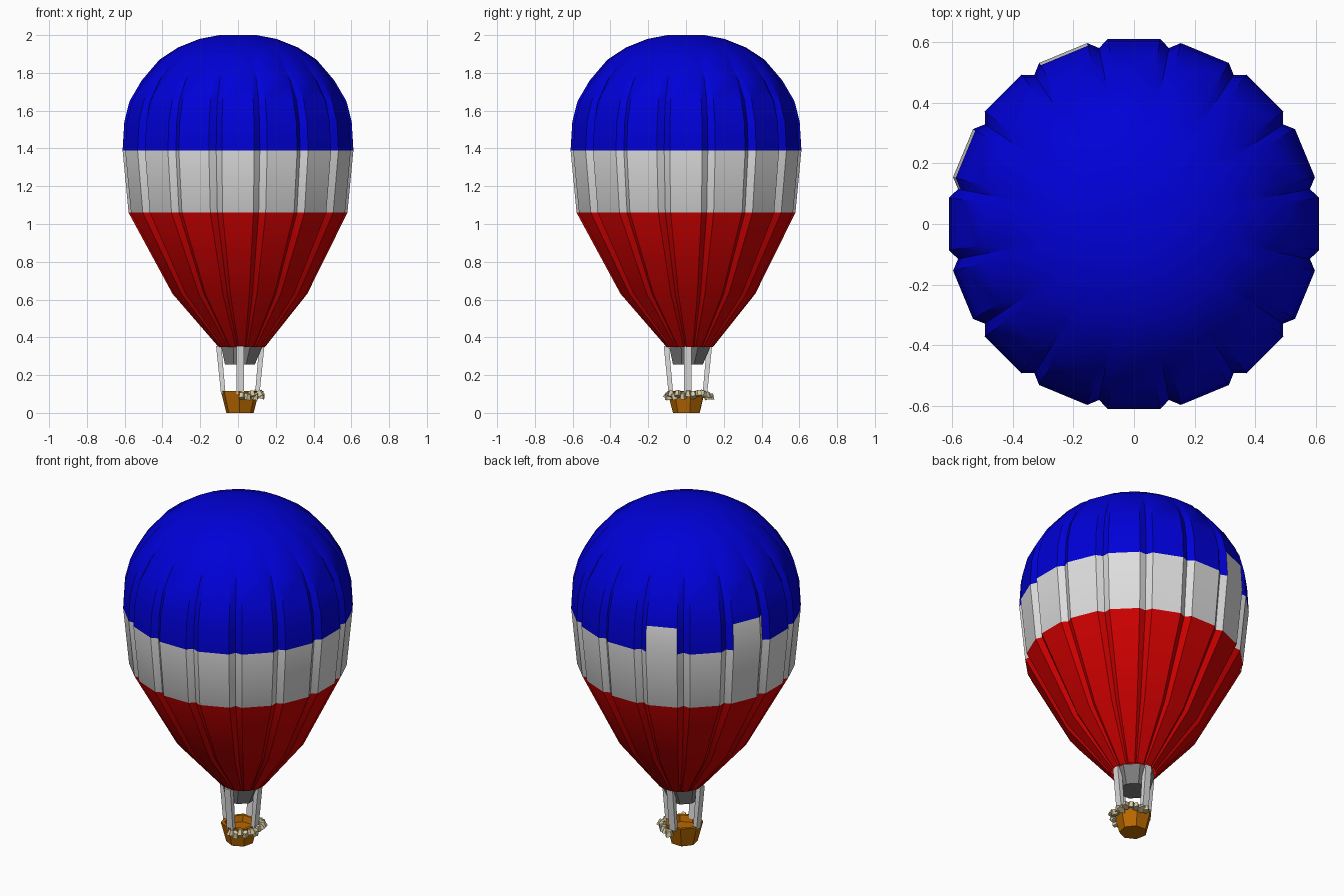
import bpy, bmesh, math, random
from mathutils import Vector, Matrix

if "Cube" in bpy.data.objects:
    bpy.data.objects.remove(bpy.data.objects["Cube"])

random.seed(4)


def mat(name, r, g, b):
    m = bpy.data.materials.new(name)
    m.diffuse_color = (r, g, b, 1)
    m.use_nodes = True
    m.node_tree.nodes["Principled BSDF"].inputs["Base Color"].default_value = m.diffuse_color
    return m


RED = mat("red fabric", 0.62, 0, 0)
WHITE = mat("white fabric", 0.72, 0.72, 0.72)
BLUE = mat("blue fabric", 0, 0, 0.68)
GREY = mat("grey skirt", 0.22, 0.22, 0.22)
WICKER = mat("orange brown wicker", 0.48, 0.14, 0)
CREAM = mat("cream sandbag", 0.68, 0.59, 0.36)


def finish(bm, name, mats, smooth=None):
    bmesh.ops.recalc_face_normals(bm, faces=bm.faces)
    me = bpy.data.meshes.new(name)
    bm.to_mesh(me)
    bm.free()
    for m in mats:
        me.materials.append(m)
    ob = bpy.data.objects.new(name, me)
    bpy.context.collection.objects.link(ob)
    if smooth:
        bpy.context.view_layer.objects.active = ob
        ob.select_set(True)
        bpy.ops.object.shade_smooth_by_angle(angle=math.radians(smooth))
        ob.select_set(False)
    return ob


def loft(bm, rings, cap_start=False, cap_end=False):
    loops = [[bm.verts.new(p) for p in ring] for ring in rings]
    n = len(loops[0])
    for a, b in zip(loops, loops[1:]):
        for i in range(n):
            j = (i + 1) % n
            bm.faces.new((a[i], a[j], b[j], b[i]))
    if cap_start:
        bm.faces.new(loops[0][::-1])
    if cap_end:
        bm.faces.new(loops[-1])


def circle(r, z, n, cx=0.0, cy=0.0, turn=0.0):
    return [(cx + r * math.cos(turn + i * math.tau / n),
             cy + r * math.sin(turn + i * math.tau / n), z) for i in range(n)]


# envelope: 16 gores, each a flat panel between shallow valleys
# (height, radius, valley factor, centre offset)
PROFILE = [(0.35, 0.125, 0.95, 0.02), (0.63, 0.36, 0.95, 0.01), (1.06, 0.585, 0.96, 0),
           (1.39, 0.617, 0.96, 0), (1.54, 0.608, 0.96, 0), (1.65, 0.58, 0.965, 0),
           (1.76, 0.515, 0.97, 0), (1.87, 0.42, 0.98, 0), (1.935, 0.32, 0.99, 0),
           (1.98, 0.205, 1, 0), (2.0, 0.10, 1, 0)]


def gore_ring(z, r, valley, off):
    pts = []
    for i in range(16):
        for d, f in ((-8, 1), (8, 1), (11.25, valley)):
            a = math.radians(i * 22.5 + d)
            pts.append((off + r * f * math.cos(a), off + r * f * math.sin(a), z))
    return pts


bm = bmesh.new()
loft(bm, [gore_ring(*p) for p in PROFILE], cap_end=True)
for f in bm.faces:
    c = f.calc_center_median()
    ang = math.degrees(math.atan2(c.y, c.x)) % 360
    f.material_index = 0 if c.z < 1.06 else 1 if c.z < 1.39 else 2
    # two white patches that reach up into the blue at the back left
    if 1.39 < c.z < 1.54 and (110 < ang < 115 or 155 < ang < 160):
        f.material_index = 1
    if 1.39 < c.z < 1.54 and (110 < ang < 115 or 155 < ang < 170):
        f.material_index = 1
finish(bm, "envelope", [RED, WHITE, BLUE], 33)

# skirt under the mouth
bm = bmesh.new()
loft(bm, [circle(0.118, 0.352, 8, 0.02, 0.02, 0.39), circle(0.085, 0.255, 8, 0.01, 0.01, 0.39)],
     cap_end=True)
finish(bm, "skirt", [GREY])

# basket: tapered tub with a sunken floor
bm = bmesh.new()
loft(bm, [circle(0.074, 0.0, 7, 0.01, 0.005, 0.2), circle(0.104, 0.115, 7, 0.01, 0.005, 0.2),
          circle(0.085, 0.115, 7, 0.01, 0.005, 0.2), circle(0.075, 0.08, 7, 0.01, 0.005, 0.2)],
     cap_start=True, cap_end=True)
finish(bm, "basket", [WICKER])

# four flat straps between basket and mouth
for name, deg in (("right", 0), ("back", 90), ("left", 180), ("front", 270)):
    d = Vector((math.cos(math.radians(deg)), math.sin(math.radians(deg)), 0))
    s = Vector((-d.y, d.x, 0))
    bm = bmesh.new()
    rings = []
    for z, r, w, t in ((0.10, 0.09, 0.02, 0.012), (0.355, 0.114, 0.02, 0.014)):
        c = Vector((0.012, 0.01, z)) + d * r
        rings.append([c + s * w - d * t, c + s * w + d * t, c - s * w + d * t, c - s * w - d * t])
    loft(bm, rings, True, True)
    finish(bm, name + "_strap", [WHITE])

# rough chain of sandbags around the right half of the basket rim
bm = bmesh.new()
for i in range(13):
    a = math.radians(-84 + i * 14)
    z = 0.098 + random.uniform(-0.012, 0.008)
    r = 0.112 + random.uniform(-0.006, 0.008)
    m = (Matrix.Translation((0.01 + r * math.cos(a), 0.012 + r * math.sin(a), z))
         @ Matrix.Rotation(a + random.uniform(-0.6, 0.6), 4, 'Z')
         @ Matrix.Rotation(random.uniform(-0.5, 0.5), 4, 'Y')
         @ Matrix.Diagonal((0.042, 0.034, 0.030, 1)))
    bmesh.ops.create_cone(bm, cap_ends=True, segments=5, radius1=0.6, radius2=0.4,
                          depth=1, matrix=m)
finish(bm, "sandbags", [CREAM])
